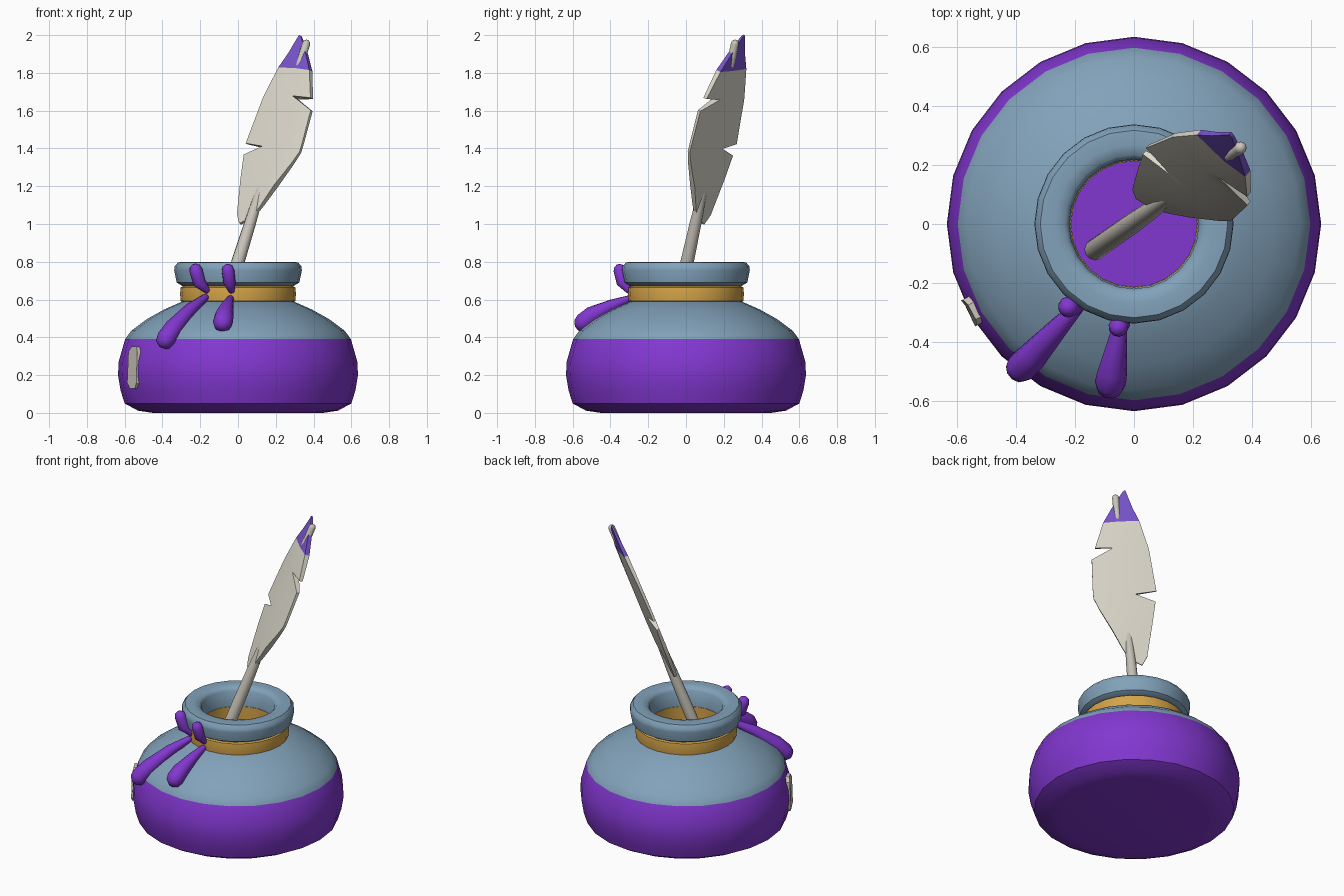
import bpy, bmesh, math
from mathutils import Vector

if "Cube" in bpy.data.objects:
    bpy.data.objects.remove(bpy.data.objects["Cube"])


def mat(name, col):
    m = bpy.data.materials.new(name)
    m.diffuse_color = (*col, 1)
    m.use_nodes = True
    m.node_tree.nodes["Principled BSDF"].inputs["Base Color"].default_value = m.diffuse_color
    return m


INK = mat("purple_ink", (0.223, 0.038, 0.63))
TIP = mat("violet_tip", (0.19, 0.09, 0.61))
GLASS = mat("slate_blue_glass", (0.223, 0.36, 0.49))
GOLD = mat("gold_band", (0.66, 0.37, 0.065))
CREAM = mat("cream_vane", (0.72, 0.69, 0.60))
SHAFT = mat("grey_quill", (0.60, 0.565, 0.50))


def finish(bm, name, mats, angle=40, rule=None):
    bmesh.ops.remove_doubles(bm, verts=bm.verts, dist=1e-5)
    bmesh.ops.recalc_face_normals(bm, faces=bm.faces)
    if rule:
        for f in bm.faces:
            f.material_index = rule(f.calc_center_median())
    me = bpy.data.meshes.new(name)
    bm.to_mesh(me)
    bm.free()
    for m in mats:
        me.materials.append(m)
    ob = bpy.data.objects.new(name, me)
    bpy.context.collection.objects.link(ob)
    bpy.ops.object.select_all(action='DESELECT')
    ob.select_set(True)
    bpy.context.view_layer.objects.active = ob
    bpy.ops.object.shade_smooth_by_angle(angle=math.radians(angle))
    return ob


def lathe(name, profile, mats, closed=False, rule=None, sides=24):
    bm = bmesh.new()
    vs = [bm.verts.new((r, 0, z)) for r, z in profile]
    pairs = list(zip(vs, vs[1:])) + ([(vs[-1], vs[0])] if closed else [])
    es = [bm.edges.new(p) for p in pairs]
    bmesh.ops.spin(bm, geom=vs + es, cent=(0, 0, 0), axis=(0, 0, 1),
                   angle=math.tau, steps=sides, use_duplicate=False)
    return finish(bm, name, mats, rule=rule)


def tube(name, pts, radii, m, sides=10):
    """Tapered tube with rounded ends."""
    pts = [Vector(p) for p in pts]
    d0, d1 = (pts[1] - pts[0]).normalized(), (pts[-1] - pts[-2]).normalized()
    r0, r1 = radii[0], radii[-1]
    caps = ((0.95, 0.3), (0.6, 0.8))
    rings = [(pts[0] - d0 * r0 * h, r0 * k, d0) for h, k in caps]
    for i, p in enumerate(pts):
        d = (pts[min(i + 1, len(pts) - 1)] - pts[max(i - 1, 0)]).normalized()
        rings.append((p, radii[i], d))
    rings += [(pts[-1] + d1 * r1 * h, r1 * k, d1) for h, k in reversed(caps)]
    bm = bmesh.new()
    loops = []
    for p, r, d in rings:
        u = d.cross(Vector((1, -0.6, 0))).normalized()
        v = d.cross(u)
        loops.append([bm.verts.new(p + r * (u * math.cos(a) + v * math.sin(a)))
                      for a in (math.tau * i / sides for i in range(sides))])
    for a, b in zip(loops, loops[1:]):
        for i in range(sides):
            j = (i + 1) % sides
            bm.faces.new((a[i], a[j], b[j], b[i]))
    bm.faces.new(loops[0])
    bm.faces.new(loops[-1])
    return finish(bm, name, [m], 60)


# Bottle: ink-filled lower half, clear upper half
lathe("bottle_body", [(0, 0), (0.45, 0), (0.53, 0.012), (0.60, 0.05), (0.622, 0.12),
                      (0.635, 0.2), (0.632, 0.27), (0.598, 0.39), (0.565, 0.435),
                      (0.48, 0.498), (0.39, 0.548), (0.29, 0.592), (0.215, 0.60)],
      [INK, GLASS], rule=lambda c: int(c.z > 0.39))
lathe("ink_surface", [(0, 0.385), (0.59, 0.385)], [INK])
lathe("neck_band", [(0.285, 0.585), (0.303, 0.592), (0.307, 0.63), (0.303, 0.665),
                    (0.285, 0.674), (0.213, 0.674), (0.213, 0.585)], [GOLD], closed=True)
lathe("bottle_rim", [(0.216, 0.672), (0.295, 0.672), (0.325, 0.69), (0.338, 0.755),
                     (0.336, 0.775), (0.318, 0.797), (0.27, 0.8), (0.235, 0.793),
                     (0.22, 0.775)], [GLASS], closed=True)

# Ribbon: two loops above the band, two drooping tails below
tube("ribbon_loop_left", [(-0.165, -0.255, 0.65), (-0.205, -0.275, 0.69), (-0.223, -0.282, 0.755)],
     [0.018, 0.036, 0.036], INK)
tube("ribbon_loop_right", [(-0.035, -0.305, 0.65), (-0.045, -0.335, 0.69), (-0.053, -0.35, 0.755)],
     [0.018, 0.033, 0.034], INK)
tube("ribbon_tail_left", [(-0.175, -0.265, 0.61), (-0.25, -0.345, 0.55), (-0.34, -0.445, 0.45),
                          (-0.382, -0.485, 0.39)], [0.02, 0.034, 0.05, 0.053], INK)
tube("ribbon_tail_right", [(-0.04, -0.3, 0.605), (-0.055, -0.39, 0.57), (-0.073, -0.5, 0.515),
                           (-0.08, -0.54, 0.48)], [0.018, 0.032, 0.05, 0.053], INK)

# Quill shaft
axis = lambda z: Vector((0.313 * (z - 0.8), 0.006 + 0.219 * (z - 0.8), z))
tube("quill_shaft", [axis(z) for z in (0.3, 0.8, 1.0, 1.2, 1.6, 1.955)],
     [0.036, 0.035, 0.031, 0.023, 0.02, 0.021], SHAFT, 12)

# Feather vane: rows of left edge (x, z), right edge (x, z), half thickness
rows = [(0.012, 1.0, 0.10, 1.06, 0.01), (0.0, 1.05, 0.13, 1.10, 0.014),
        (0.02, 1.24, 0.20, 1.20, 0.026), (0.035, 1.365, 0.29, 1.32, 0.028),
        (0.14, 1.405, 0.33, 1.38, 0.028), (0.045, 1.425, 0.345, 1.43, 0.028),
        (0.12, 1.62, 0.39, 1.60, 0.027), (0.135, 1.66, 0.30, 1.672, 0.026),
        (0.145, 1.68, 0.39, 1.665, 0.026), (0.22, 1.825, 0.386, 1.81, 0.022),
        (0.27, 1.90, 0.362, 1.91, 0.012), (0.327, 2.0, 0.336, 1.992, 0.006)]
normal = Vector((0.797, 1, -0.468)).normalized()
bm = bmesh.new()
grid = []
for xl, zl, xr, zr, t in rows:
    zm = (zl + zr) / 2
    xm = min(axis(zm).x, xr - 0.004)
    ring = []
    for x, z in ((xl, zl), (xm, zm), (xr, zr)):
        p = Vector((x, -0.368 - 0.797 * x + 0.468 * z, z))
        e = 0.006 + max(0, t - 0.006) * max(0, 1 - abs(x - axis(z).x) / 0.16)
        ring.append((bm.verts.new(p - normal * e), bm.verts.new(p + normal * e)))
    (a, A), (b, B), (c, C) = ring
    grid.append((a, b, c, C, B, A))
for p, q in zip(grid, grid[1:]):
    for i in range(6):
        j = (i + 1) % 6
        bm.faces.new((p[i], p[j], q[j], q[i]))
for g in (grid[0], grid[-1]):
    bm.faces.new((g[0], g[1], g[4], g[5]))
    bm.faces.new((g[1], g[2], g[3], g[4]))
finish(bm, "feather_vane", [CREAM, TIP], 35, rule=lambda c: int(c.z > 1.82))

# Glint plate on the side of the bottle
bm = bmesh.new()
out = Vector((-0.88, -0.475, 0)).normalized()
side = Vector((-out.y, out.x, 0))
outline = [(-0.05, -0.08), (-0.03, -0.11), (0.025, -0.112), (0.05, -0.085),
           (0.05, 0.08), (0.03, 0.11), (-0.025, 0.112), (-0.05, 0.085)]
vs = [bm.verts.new(out * (0.645 - 0.8 * y * y - 0.08 * max(y, 0)) + side * x + Vector((0, 0, 0.24 + y)))
      for x, y in outline]
top = bmesh.ops.extrude_face_region(bm, geom=[bm.faces.new(vs)])["geom"]
bmesh.ops.translate(bm, vec=out * -0.025, verts=[v for v in top if isinstance(v, bmesh.types.BMVert)])
finish(bm, "glass_glint", [SHAFT])
